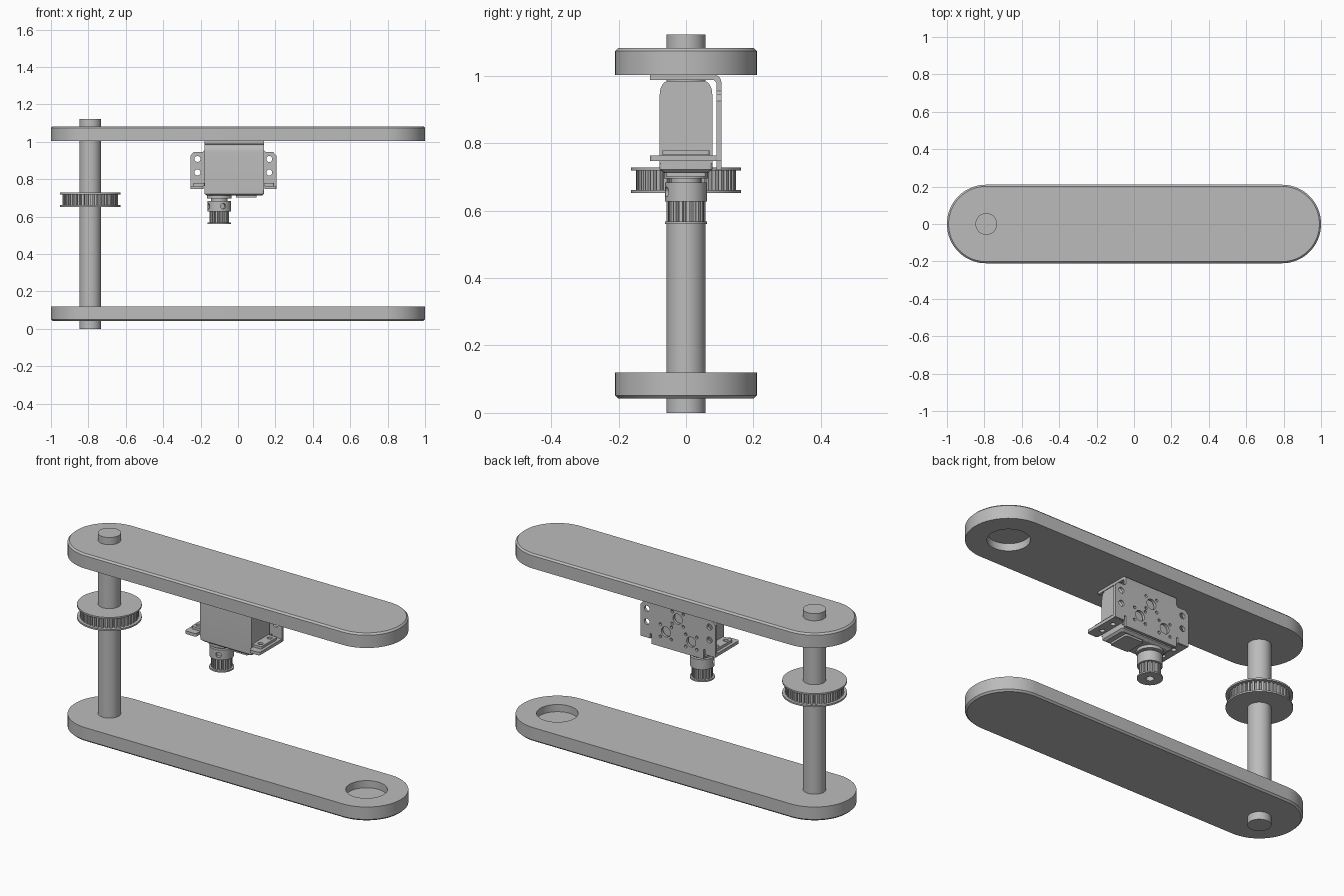
import bpy, bmesh, math
from mathutils import Vector, Matrix

if "Cube" in bpy.data.objects:
    bpy.data.objects.remove(bpy.data.objects["Cube"])

GREY = bpy.data.materials.new("machine grey")
GREY.diffuse_color = (0.5, 0.5, 0.5, 1)
GREY.use_nodes = True
GREY.node_tree.nodes["Principled BSDF"].inputs["Base Color"].default_value = GREY.diffuse_color


def make(name, bm):
    bmesh.ops.recalc_face_normals(bm, faces=bm.faces)
    me = bpy.data.meshes.new(name)
    bm.to_mesh(me)
    bm.free()
    me.materials.clear()
    me.materials.append(GREY)
    ob = bpy.data.objects.new(name, me)
    bpy.context.collection.objects.link(ob)
    return ob


def loft(name, rings):
    """Closed solid through equal-length rings of 3D points."""
    bm = bmesh.new()
    vs = [[bm.verts.new(p) for p in r] for r in rings]
    n = len(vs[0])
    for a, b in zip(vs, vs[1:]):
        for i in range(n):
            j = (i + 1) % n
            bm.faces.new((a[i], a[j], b[j], b[i]))
    bm.faces.new(vs[0][::-1])
    bm.faces.new(vs[-1])
    return make(name, bm)


def circle(r, cx=0, cy=0, n=48):
    return [(cx + r * math.cos(2 * math.pi * i / n), cy + r * math.sin(2 * math.pi * i / n)) for i in range(n)]


def rrect(x0, x1, y0, y1, r, n=6):
    pts = []
    for k, (cx, cy) in enumerate([(x1 - r, y1 - r), (x0 + r, y1 - r), (x0 + r, y0 + r), (x1 - r, y0 + r)]):
        for i in range(n + 1):
            a = math.pi / 2 * (k + i / n)
            pts.append((cx + r * math.cos(a), cy + r * math.sin(a)))
    return pts


def stack(name, sections):
    """Solid from (outline, z) sections."""
    return loft(name, [[(x, y, z) for x, y in o] for o, z in sections])


def cyl(name, x, y, r, z0, z1, n=48):
    return stack(name, [(circle(r, x, y, n), z0), (circle(r, x, y, n), z1)])


def prism(name, outline, holes, place, depth):
    """Flat sheet with holes; place maps (u, v, w) to a 3D point."""
    cu = bpy.data.curves.new(name, 'CURVE')
    cu.dimensions, cu.fill_mode, cu.extrude = '2D', 'BOTH', depth / 2
    for pts in [outline] + holes:
        sp = cu.splines.new('POLY')
        sp.points.add(len(pts) - 1)
        for p, (u, v) in zip(sp.points, pts):
            p.co = (u, v, 0, 1)
        sp.use_cyclic_u = True
    tmp = bpy.data.objects.new(name, cu)
    bpy.context.collection.objects.link(tmp)
    dg = bpy.context.evaluated_depsgraph_get()
    me = bpy.data.meshes.new_from_object(tmp.evaluated_get(dg))
    bm = bmesh.new()
    bm.from_mesh(me)
    bpy.data.objects.remove(tmp)
    bpy.data.meshes.remove(me)
    bmesh.ops.remove_doubles(bm, verts=bm.verts, dist=1e-5)
    for v in bm.verts:
        v.co = place(v.co.x, v.co.y, v.co.z + depth / 2)
    return make(name, bm)


def cut(ob, cutter):
    m = ob.modifiers.new("cut", 'BOOLEAN')
    m.operation, m.solver, m.object = 'DIFFERENCE', 'EXACT', cutter
    dg = bpy.context.evaluated_depsgraph_get()
    me = bpy.data.meshes.new_from_object(ob.evaluated_get(dg))
    ob.modifiers.clear()
    ob.data = me
    bpy.data.objects.remove(cutter)


# Long rounded plates, chamfered on the outer face, with a blind socket inside
def plate(name, inner, outer):
    s = 1 if outer > inner else -1
    full = rrect(-1, 1, -.21, .21, .209, 20)
    inset = rrect(-.991, .991, -.201, .201, .2, 20)
    ob = stack(name, [(full, inner), (full, outer - s * .009), (inset, outer)])
    cut(ob, cyl("socket_cutter", .79, 0, .105, *sorted((inner - s * .02, inner + s * .04))))


plate("upper_plate", 1.003, 1.083)
plate("lower_plate", .12, .042)
cyl("shaft", -.79, 0, .058, 0, 1.123)


# Toothed pulleys
def toothed(name, x, r_out, r_in, teeth, z0, z1):
    pts = []
    for i in range(teeth):
        for f, r in ((0, r_out), (.5, r_out), (.6, r_in), (.9, r_in)):
            a = 2 * math.pi * (i + f) / teeth
            pts.append((x + r * math.cos(a), r * math.sin(a)))
    return stack(name, [(pts, z0), (pts, z1)])


toothed("large_pulley_teeth", -.79, .148, .134, 40, .66, .72)
for tag, z0, z1 in (("lower", .652, .661), ("upper", .719, .728)):
    cyl("large_pulley_%s_flange" % tag, -.79, 0, .163, z0, z1, 64)

PX = -.1
parts = [toothed("small_pulley_teeth", PX, .053, .042, 16, .566, .63),
         cyl("small_pulley_flange", PX, 0, .063, .56, .568),
         cyl("small_pulley_hub", PX, 0, .062, .628, .684)]
for p in parts:
    cut(p, cyl("bore_cutter", PX, 0, .02, .5, .66, 24))
for deg in (-70, 200):  # set screw holes
    a = math.radians(deg)
    d = Vector((math.cos(a), math.sin(a), 0))
    rot = d.to_track_quat('Z', 'Y').to_matrix().to_4x4()
    c = cyl("screw_cutter", 0, 0, .015, .042, .08, 20)
    c.data.transform(Matrix.Translation((PX, 0, .656)) @ rot)
    cut(parts[2], c)

# Servo motor: rounded case, gear cover, output boss
half = [(.078, .74), (.078, .945)] + [(.053 + .025 * math.cos(a), .945 + .04 * math.sin(a))
                                     for a in [math.pi / 2 * i / 6 for i in range(1, 7)]]
profile = half + [(-y, z) for y, z in reversed(half)]
loft("servo_case", [[(x, y, z) for y, z in profile] for x in (-.18, .138)])
stack("servo_gear_cover", [(rrect(-.18, .138, -.078, .078, .01), .741),
                           (rrect(-.18, .138, -.078, .078, .01), .722),
                           (rrect(-.165, .128, -.065, .065, .01), .712)])
stack("servo_bottom_cap", [(rrect(-.01, .1, -.06, .06, .01), .714), (rrect(-.01, .1, -.06, .06, .01), .701)])
cyl("output_boss", PX, 0, .066, .696, .715)
cyl("output_collar", PX, 0, .045, .682, .698)
cyl("output_shaft", PX, 0, .019, .64, .69, 24)

# Servo mounting tabs and bracket feet on both sides
for tag, x0, x1, mid in (("left", -.238, -.179, -.216), ("right", .137, .192, .167)):
    slots = [rrect(mid - .013, mid + .013, y - .012, y + .012, .011) for y in (-.04, .04)]
    prism("servo_tab_" + tag, rrect(x0, x1, -.07, .07, .008), slots,
          lambda u, v, w: (u, v, .765 + w), .014)
    f0, f1 = (-.253, -.184) if tag == "left" else (.142, .206)
    prism("bracket_foot_" + tag, rrect(f0, f1, -.107, .096, .012), slots,
          lambda u, v, w: (u, v, .747 + w), .017)

# Bracket top flange with its rounded bend
bend = [(-.107, 1.003), (.083, 1.003)]
bend += [(.083 + .022 * math.sin(a), .981 + .022 * math.cos(a)) for a in [math.pi / 2 * i / 6 for i in range(1, 7)]]
bend += [(.105, .95), (.09, .95), (.09, .98), (.083, .988), (-.107, .988)]
loft("bracket_top", [[(x, y, z) for y, z in bend] for x in (-.18, .138)])

# Bracket back plate with ears, relief slits and a hole pattern
side = lambda e, c, s: [(c, .72), (c, .775), (c + s * .009, .775), (c + s * .009, .748), (e, .748),
                        (e, .925), (e - s * .018, .945), (c + s * .01, .945), (c, .955)]
outline = side(.206, .138, 1) + side(-.255, -.18, -1)[::-1]
holes = [circle(.016, x, z, 20) for x in (-.217, .167) for z in (.836, .908)]
for cx, cz in ((-.022, .9), (.05, .81), (-.105, .795)):
    holes.append(circle(.028, cx, cz, 24))
    holes += [circle(.008, cx + .048 * math.cos(a), cz + .048 * math.sin(a), 12)
              for a in [math.radians(45 + 90 * i) for i in range(4)]]
prism("bracket_back_plate", outline, holes, lambda u, v, w: (u, .09 + w, v), .015)

# Smooth round parts, keep hard edges
bpy.ops.object.select_all(action='DESELECT')
for ob in bpy.context.scene.objects:
    ob.select_set(True)
    bpy.context.view_layer.objects.active = ob
bpy.ops.object.shade_smooth_by_angle(angle=math.radians(30))
